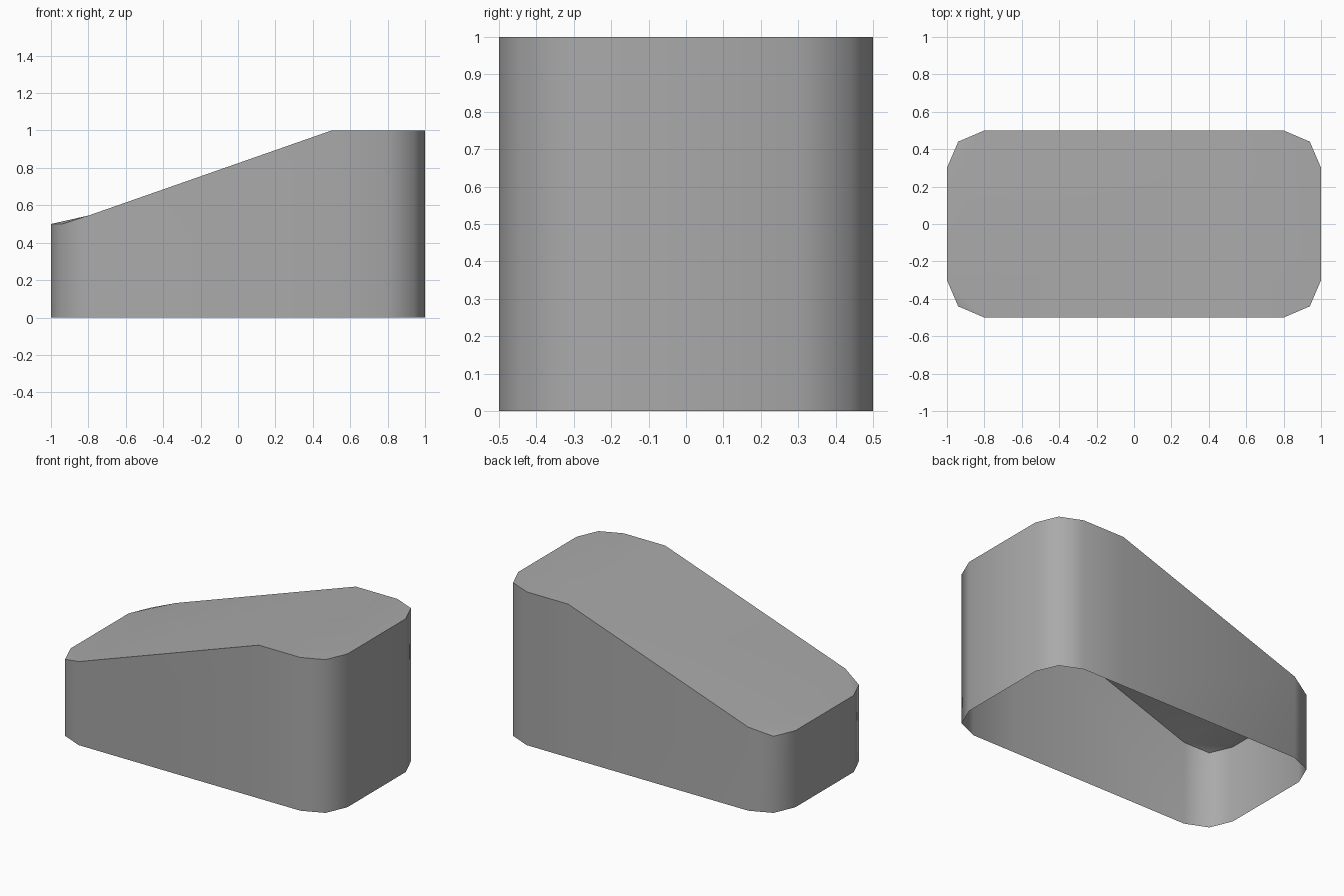
import bpy
import bmesh
import math

cube = bpy.data.objects.get("Cube")
if cube:
    bpy.data.objects.remove(cube, do_unlink=True)

# Matte grey
grey = bpy.data.materials.new("matte_grey")
grey.use_nodes = True
colour = (0.4, 0.4, 0.4, 1)
grey.diffuse_color = colour
grey.node_tree.nodes["Principled BSDF"].inputs["Base Color"].default_value = colour

# Stations along the length: x, half width, roof height
stations = [
    (-1, 0.3, 0.5), (-0.94, 0.44, 0.5), (-0.8, 0.5, 0.545),
    (0.5, 0.5, 1), (0.8, 0.5, 1), (0.94, 0.44, 1), (1, 0.3, 1),
]
ring = [(x, -w, h) for x, w, h in stations]
ring += [(x, w, h) for x, w, h in reversed(stations)]
count = len(ring)

bm = bmesh.new()
low = [bm.verts.new((x, y, 0)) for x, y, h in ring]
high = [bm.verts.new(p) for p in ring]

# Side walls, open underneath
for i in range(count):
    j = (i + 1) % count
    bm.faces.new((low[i], low[j], high[j], high[i]))


def mirrored(i):
    return count - 1 - i


# Sloped roof with small corner facets at the low end
for a, b in ((0, 2), (2, 3)):
    bm.faces.new([high[k] for k in (a, b, mirrored(b), mirrored(a))])
bm.faces.new(high[:3])
bm.faces.new(high[-3:])

# Level roof at the tall end
bm.faces.new(high[3:mirrored(3) + 1])

mesh = bpy.data.meshes.new("wedge_cover")
bm.to_mesh(mesh)
bm.free()
mesh.materials.append(grey)
cover = bpy.data.objects.new("wedge_cover", mesh)
bpy.context.collection.objects.link(cover)

# Rounded corners shade smoothly, roof rim stays sharp
bpy.ops.object.select_all(action='DESELECT')
cover.select_set(True)
bpy.context.view_layer.objects.active = cover
bpy.ops.object.shade_smooth_by_angle(angle=math.radians(50))
